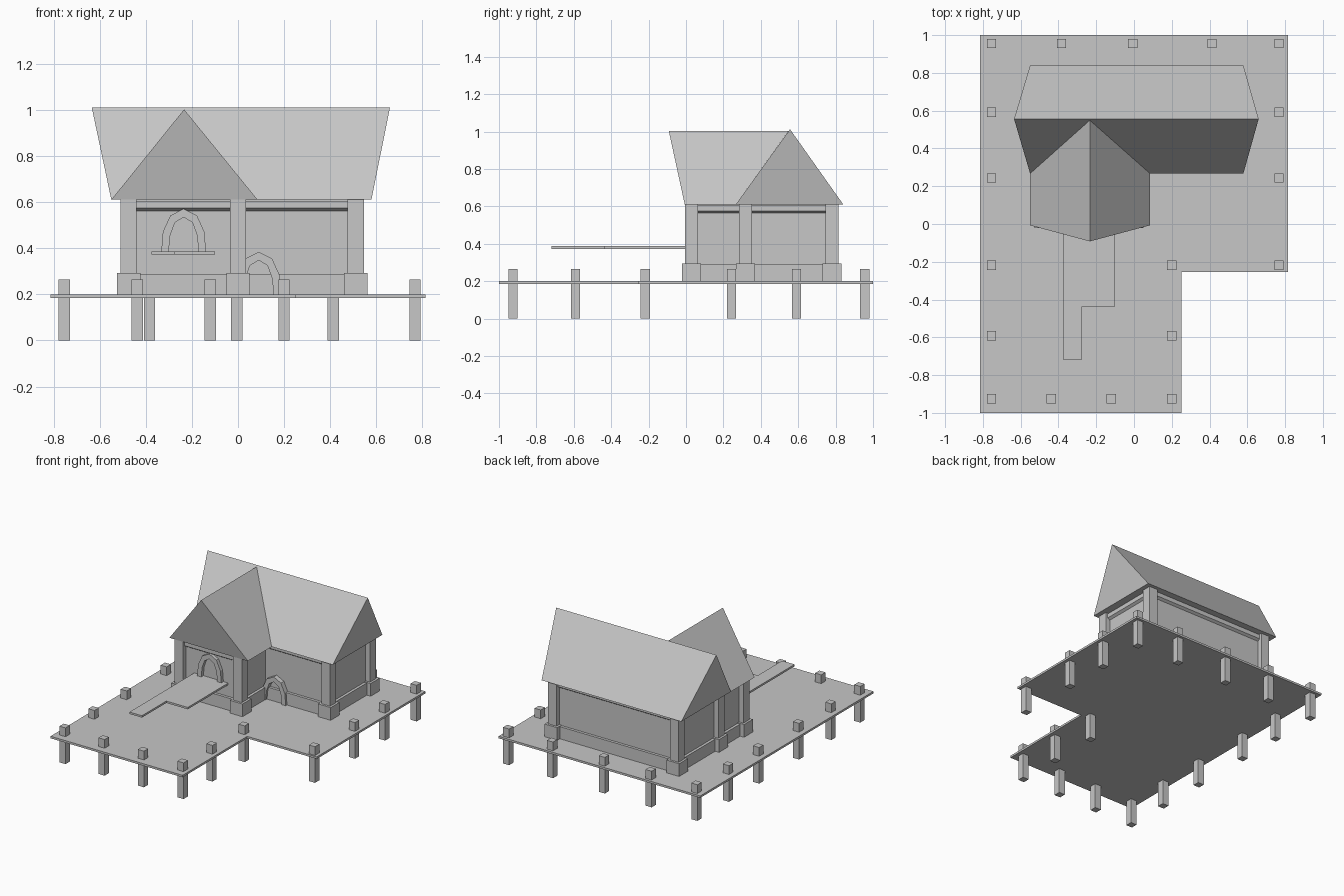
import bpy, bmesh

cube = bpy.data.objects.get("Cube")
if cube:
    bpy.data.objects.remove(cube, do_unlink=True)

grey = bpy.data.materials.new("plain_grey")
grey.use_nodes = True
grey.diffuse_color = (0.57, 0.57, 0.57, 1)
grey.node_tree.nodes["Principled BSDF"].inputs["Base Color"].default_value = grey.diffuse_color


def loft(name, rings):
    """Closed solid through a stack of rings with equal point counts."""
    bm = bmesh.new()
    loops = [[bm.verts.new(p) for p in ring] for ring in rings]
    for low, high in zip(loops, loops[1:]):
        for i in range(len(low)):
            j = (i + 1) % len(low)
            bm.faces.new((low[i], low[j], high[j], high[i]))
    bm.faces.new(loops[0])
    bm.faces.new(loops[-1])
    bmesh.ops.recalc_face_normals(bm, faces=bm.faces)
    mesh = bpy.data.meshes.new(name)
    bm.to_mesh(mesh)
    bm.free()
    mesh.materials.append(grey)
    obj = bpy.data.objects.new(name, mesh)
    bpy.context.collection.objects.link(obj)
    return obj


def slab(name, outline, z0, z1):
    return loft(name, [[(x, y, z) for x, y in outline] for z in (z0, z1)])


def pillar(name, x, y, half, z0, z1):
    corners = [(x - half, y - half), (x + half, y - half),
               (x + half, y + half), (x - half, y + half)]
    return slab(name, corners, z0, z1)


# Deck on posts
DECK_TOP = 0.2
E = 0.815
slab("deck", [(-E, -1), (0.252, -1), (0.252, -0.254), (E, -0.254), (E, 1), (-E, 1)],
     0.185, DECK_TOP)

rows = [-0.925, -0.591, -0.218, 0.243, 0.591]
posts = [(-0.754, y) for y in rows]
posts += [(0.2, y) for y in rows[:3]]
posts += [(0.768, y) for y in rows[2:]]
posts += [(x, rows[0]) for x in (-0.438, -0.12)]
posts += [(x, 0.956) for x in (-0.754, -0.384, -0.006, 0.413, 0.768)]
for x, y in posts:
    pillar("deck_post", x, y, 0.0245, 0, 0.264)

# House on an L-shaped plan
LEFT, MID, RIGHT = -0.475, 0.0, 0.511
FRONT, INNER, BACK = 0.03, 0.319, 0.78


def plan(d):
    """House outline pushed outward by d."""
    return [(LEFT - d, FRONT - d), (MID + d, FRONT - d), (MID + d, INNER - d),
            (RIGHT + d, INNER - d), (RIGHT + d, BACK + d), (LEFT - d, BACK + d)]


slab("walls", plan(0), DECK_TOP, 0.62)
slab("plinth", plan(0.02), DECK_TOP, 0.289)
loft("top_beam", [[(x, y, z) for x, y in plan(d)]
                  for d, z in ((0, 0.563), (0.018, 0.575), (0.018, 0.606))])

# Corner columns with feet
for x, y in [(LEFT, FRONT), (MID, FRONT), (LEFT, INNER), (RIGHT, INNER),
             (LEFT, BACK), (RIGHT, BACK)]:
    pillar("column", x, y, 0.035, DECK_TOP, 0.612)
    pillar("column_foot", x, y, 0.051, DECK_TOP, 0.293)

# Roofs with gables leaning outward
EAVE = 0.611
loft("main_roof", [[(eave_x, 0.267, EAVE), (ridge_x, 0.556, 1.012), (eave_x, 0.84, EAVE)]
                   for eave_x, ridge_x in ((-0.55, -0.635), (0.579, 0.66))])
loft("front_roof", [[(-0.55, eave_y, EAVE), (-0.234, ridge_y, 1.003), (0.085, eave_y, EAVE)]
                    for eave_y, ridge_y in ((-0.007, -0.092), (0.267, 0.549))])

# Arched frames of the upper opening and the door
outer = [(0.097, 0), (0.09, 0.085), (0.058, 0.155), (0, 0.185)]
inner = [(0.065, 0), (0.058, 0.07), (0.038, 0.125), (0, 0.148)]


def mirrored(half):
    return half + [(-x, z) for x, z in reversed(half[:-1])]


def arch(name, cx, z0, y0, y1):
    outline = mirrored(outer) + mirrored(inner)[::-1]
    return loft(name, [[(cx + x, y, z0 + z) for x, z in outline] for y in (y0, y1)])


arch("upper_arch", -0.236, 0.387, 0.005, FRONT + 0.01)
arch("door_arch", 0.09, DECK_TOP, 0.284, INNER + 0.01)

# Stepped gangplank from the upper opening
slab("gangplank", [(-0.375, -0.718), (-0.274, -0.718), (-0.274, -0.437),
                   (-0.1, -0.437), (-0.1, FRONT), (-0.375, FRONT)], 0.373, 0.387)
